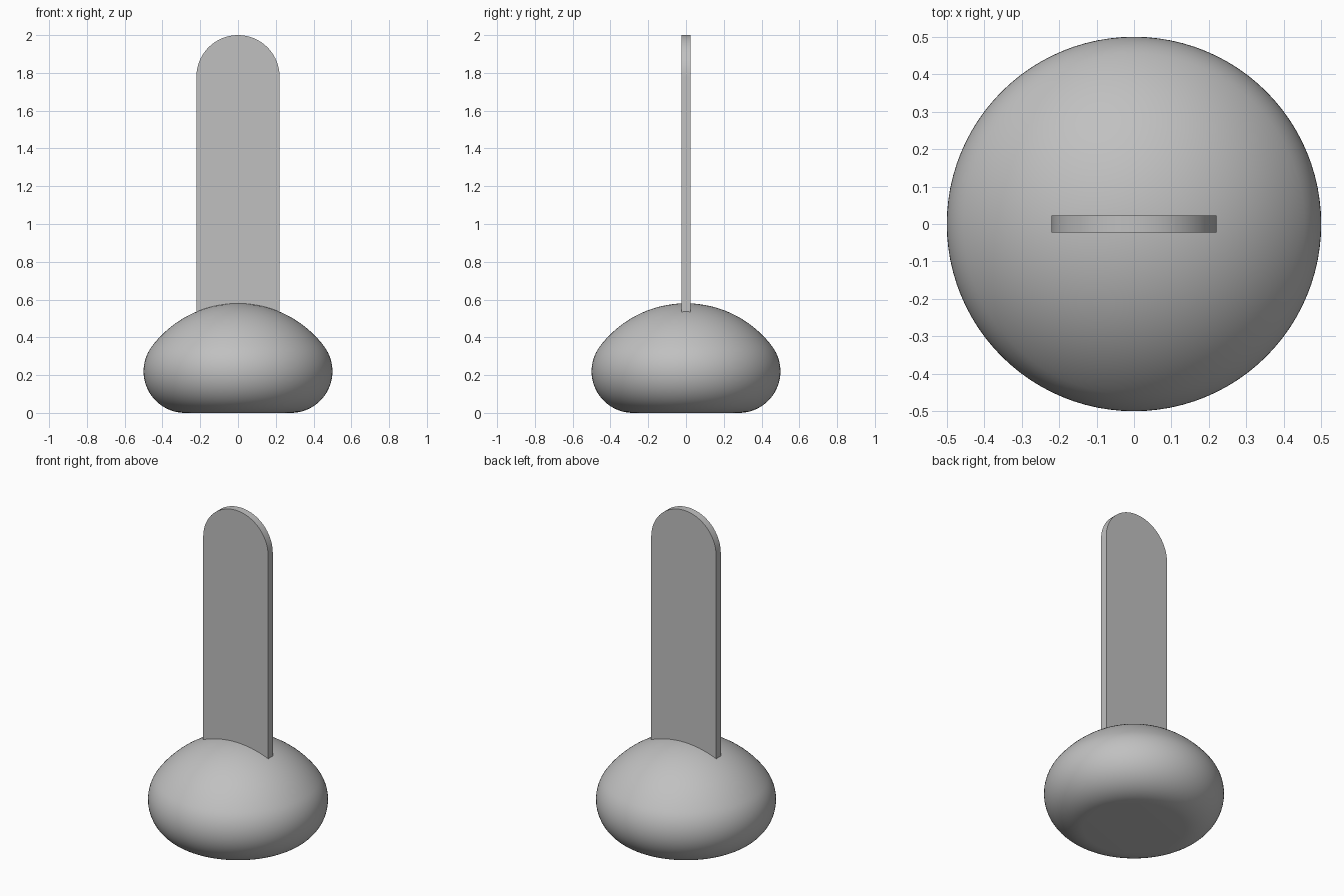
import bpy, bmesh
from math import sin, cos, pi, atan2

cube = bpy.data.objects.get("Cube")
if cube:
    bpy.data.objects.remove(cube, do_unlink=True)

grey = bpy.data.materials.new("plain grey")
grey.use_nodes = True
colour = (0.53, 0.53, 0.53, 1)
grey.diffuse_color = colour
grey.node_tree.nodes["Principled BSDF"].inputs["Base Color"].default_value = colour


def arc(cx, cz, r, a0, a1, n):
    steps = [a0 + (a1 - a0) * i / n for i in range(n + 1)]
    return [(cx + r * cos(a), cz + r * sin(a)) for a in steps]


def finish(bm, name, angle):
    bmesh.ops.recalc_face_normals(bm, faces=bm.faces)
    mesh = bpy.data.meshes.new(name)
    bm.to_mesh(mesh)
    bm.free()
    mesh.materials.append(grey)
    obj = bpy.data.objects.new(name, mesh)
    bpy.context.collection.objects.link(obj)
    bpy.ops.object.select_all(action="DESELECT")
    obj.select_set(True)
    bpy.context.view_layer.objects.active = obj
    bpy.ops.object.shade_smooth_by_angle(angle=angle)
    return obj


# Rounded base: flat bottom, small side arc, large tangent dome arc
SIDE, DOME, HEIGHT = 0.22, 0.57, 0.58
side_x, dome_z = 0.5 - SIDE, HEIGHT - DOME
tangent = atan2(SIDE - dome_z, side_x)
profile = [(0, 0)]
profile += arc(side_x, SIDE, SIDE, -pi / 2, tangent, 24)
profile += arc(0, dome_z, DOME, tangent, pi / 2, 20)[1:]

bm = bmesh.new()
verts = [bm.verts.new((x, 0, z)) for x, z in profile]
edges = [bm.edges.new(pair) for pair in zip(verts, verts[1:])]
bmesh.ops.spin(bm, geom=verts + edges, cent=(0, 0, 0), axis=(0, 0, 1),
               angle=2 * pi, steps=96, use_merge=True)
bmesh.ops.remove_doubles(bm, verts=bm.verts, dist=1e-4)
finish(bm, "rounded_base", pi / 6)

# Upright blade with a semicircular top, sunk into the base
HALF_WIDTH, THICKNESS, SUNK = 0.22, 0.045, 0.4
outline = [(HALF_WIDTH, SUNK)]
outline += arc(0, 2 - HALF_WIDTH, HALF_WIDTH, 0, pi, 48)
outline += [(-HALF_WIDTH, SUNK)]

bm = bmesh.new()
face = bm.faces.new([bm.verts.new((x, -THICKNESS / 2, z)) for x, z in outline])
extruded = bmesh.ops.extrude_face_region(bm, geom=[face], use_keep_orig=True)
moved = [v for v in extruded["geom"] if isinstance(v, bmesh.types.BMVert)]
bmesh.ops.translate(bm, verts=moved, vec=(0, THICKNESS, 0))
finish(bm, "upright_blade", pi / 6)
